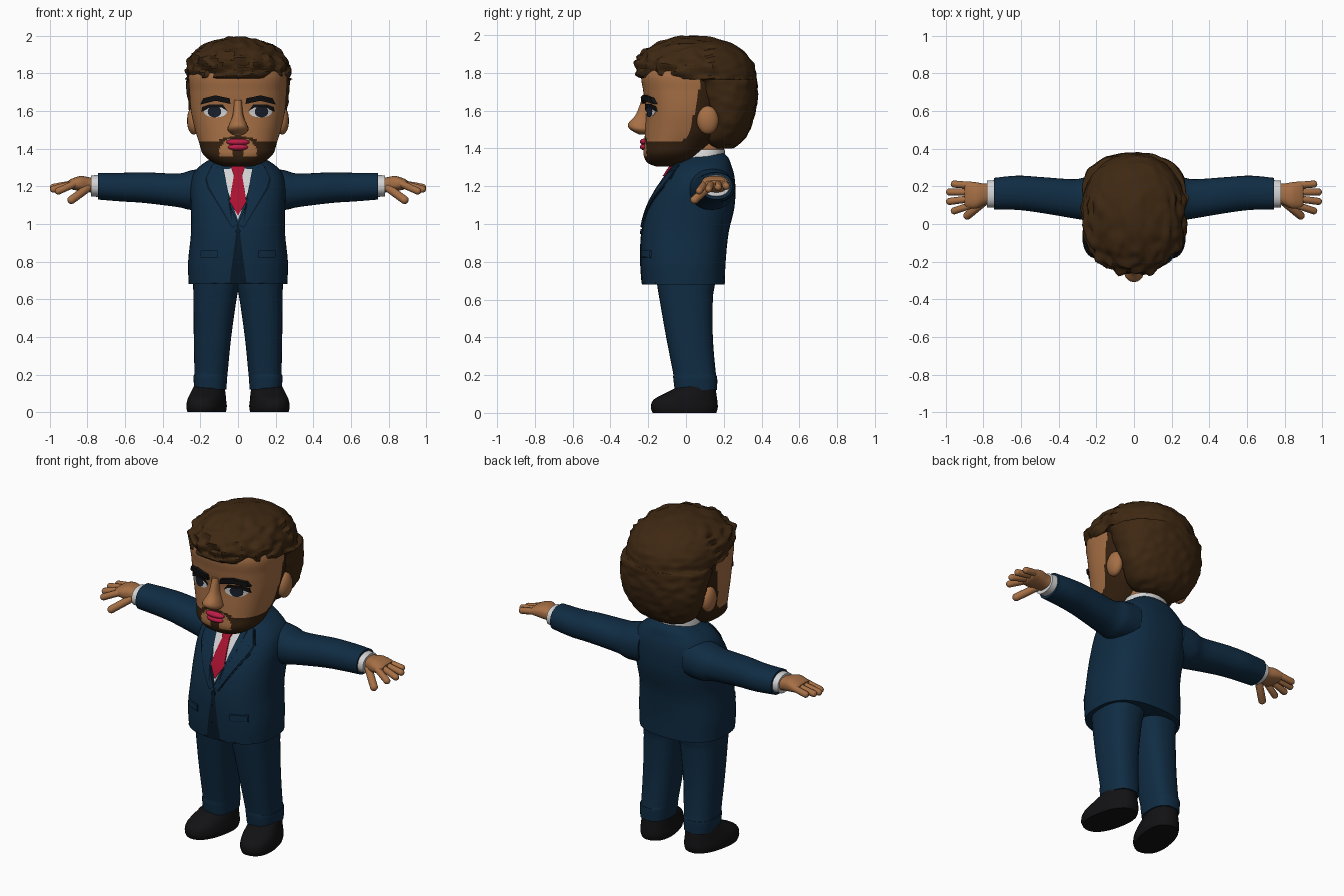
import bpy, bmesh, math
from mathutils import Vector, Matrix, noise

if "Cube" in bpy.data.objects:
    bpy.data.objects.remove(bpy.data.objects["Cube"])


def material(name, *rgb):
    m = bpy.data.materials.new(name)
    m.use_nodes = True
    m.diffuse_color = (*rgb, 1)
    m.node_tree.nodes["Principled BSDF"].inputs["Base Color"].default_value = (*rgb, 1)
    return m


navy = material("navy cloth", .005, .025, .056)
seam = material("dark seam", .002, .009, .02)
skin = material("skin", .38, .16, .06)
brown = material("hair brown", .048, .021, .006)
beard_brown = material("beard brown", .035, .015, .005)
white = material("shirt white", .65, .65, .66)
red = material("tie red", .4, .006, .03)
pink = material("lip pink", .5, .012, .06)
black = material("black leather", .006, .006, .007)
iris_blue = material("eye dark blue", .01, .014, .025)
parts = []


def finish(name, bm, *mats):
    bmesh.ops.recalc_face_normals(bm, faces=bm.faces)
    mesh = bpy.data.meshes.new(name)
    bm.to_mesh(mesh)
    bm.free()
    for m in mats:
        mesh.materials.append(m)
    ob = bpy.data.objects.new(name, mesh)
    bpy.context.collection.objects.link(ob)
    parts.append(ob)
    return ob


def smooth(secs, k):
    """Catmull-Rom through the sections, k steps between each pair."""
    p = [secs[0]] + secs + [secs[-1]]
    rows = []
    for a, b, c, d in zip(p, p[1:], p[2:], p[3:]):
        for t in (j / k for j in range(k)):
            rows.append([(2*f + (g-e)*t + (2*e - 5*f + 4*g - h)*t*t
                          + (3*f - e - 3*g + h)*t**3) / 2
                         for e, f, g, h in zip(a, b, c, d)])
    return rows + [list(secs[-1])]


def centred(secs):
    """(z, half width, front, back) to full sections."""
    return [(z, -w, w, f, b) for z, w, f, b in secs]


def loft(name, secs, *mats, axis="z", side=1, n=2.2, seg=32, k=4, move=None, rule=None):
    """Superellipse rings (position, low1, high1, low2, high2) joined along an axis."""
    bm = bmesh.new()
    rings = []
    for t, l1, h1, l2, h2 in smooth(secs, k):
        ring = []
        for i in range(seg):
            c, s = (f(math.tau * i / seg) for f in (math.cos, math.sin))
            u = (l1 + h1 + (h1 - l1) * math.copysign(abs(c) ** (2/n), c)) / 2
            v = (l2 + h2 + (h2 - l2) * math.copysign(abs(s) ** (2/n), s)) / 2
            co = Vector((u, v, t) if axis == "z" else (t, u, v))
            if move:
                co = move(co)
            co.x *= side
            ring.append(bm.verts.new(co))
        rings.append(ring)
    for a, b in zip(rings, rings[1:]):
        for i in range(seg):
            j = (i + 1) % seg
            bm.faces.new((a[i], a[j], b[j], b[i]))
    bm.faces.new(rings[0])
    bm.faces.new(rings[-1])
    if rule:
        for f in bm.faces:
            f.material_index = rule(f.calc_center_median())
    return finish(name, bm, *mats)


def front_of(secs, n):
    """Function giving the front y of a lofted body at (x, z)."""
    rows = smooth(secs, 8)

    def y(x, z):
        a, b = next(((p, q) for p, q in zip(rows, rows[1:]) if z <= q[0]), rows[-2:])
        t = min(1, max(0, (z - a[0]) / (b[0] - a[0])))
        _, _, w, lo, hi = (p + (q - p) * t for p, q in zip(a, b))
        r = min(.98, abs(x / w))
        return (lo + hi) / 2 - (hi - lo) / 2 * (1 - r ** n) ** (1 / n)
    return y


def plate(name, outline, mat, surface, lift=.006, side=1):
    """Thin plate that follows the front of a body."""
    bm = bmesh.new()
    bm.faces.new([bm.verts.new((x * side, 0, z)) for x, z in outline])
    bmesh.ops.triangulate(bm, faces=bm.faces)
    bmesh.ops.subdivide_edges(bm, edges=bm.edges, cuts=4, use_grid_fill=True)
    for v in bm.verts:
        v.co.y = surface(v.co.x, v.co.z) + .002
    out = bmesh.ops.extrude_face_region(bm, geom=bm.faces[:])
    for v in out["geom"]:
        if isinstance(v, bmesh.types.BMVert):
            v.co.y -= lift + .002
    return finish(name, bm, mat)


def disc(x, z, rx, rz):
    return [(x + rx * math.cos(a), z + rz * math.sin(a))
            for a in (math.tau * i / 16 for i in range(16))]


def box(x0, x1, z0, z1):
    return [(x0, z0), (x1, z0), (x1, z1), (x0, z1)]


def capsule(name, a, b, r, mat, side=1, squash=(1, 1, 1)):
    a, b = (Vector((p[0] * side, *p[1:])) for p in (a, b))
    bm = bmesh.new()
    bmesh.ops.create_uvsphere(bm, u_segments=16, v_segments=11, radius=r)
    for v in bm.verts:
        if v.co.z > 0:
            v.co.z += (b - a).length
        v.co = Vector(p * q for p, q in zip(v.co, squash))
    turn = (b - a).to_track_quat("Z", "Y").to_matrix().to_4x4() if a != b else Matrix()
    bm.transform(Matrix.Translation(a) @ turn)
    return finish(name, bm, mat)


# Jacket
torso = centred([(.68, .262, -.232, .205), (.8, .265, -.24, .21), (.95, .25, -.235, .225),
                 (1.08, .25, -.205, .255), (1.18, .253, -.155, .262), (1.26, .24, -.1, .255),
                 (1.31, .2, -.065, .24), (1.35, .14, -.02, .225), (1.385, .09, .05, .19)])
loft("jacket", torso, navy, n=2.5, seg=48)
chest = front_of(torso, 2.5)
plate("shirt_front", [(-.11, 1.335), (0, 1.02), (.11, 1.335)], white, chest, .004)
plate("tie", [(-.02, 1.27), (-.045, 1.12), (0, 1.045), (.045, 1.12), (.02, 1.27)], red, chest, .011)
plate("tie_knot", [(-.022, 1.255), (.022, 1.255), (.04, 1.31), (-.04, 1.31)], red, chest, .02)
plate("front_seam", [(-.004, 1.0), (-.004, .74), (-.045, .685), (.045, .685), (.004, .74),
                     (.004, 1.0)], seam, chest, .003)
plate("button", disc(0, .96, .013, .013), seam, chest, .009)
plate("hem", box(-.22, .22, .682, .69), seam, chest, .002)

# Neck and shirt collar
loft("neck", centred([(1.28, .11, -.01, .2), (1.46, .11, -.02, .2)]), skin)
loft("shirt_collar", centred([(1.3, .14, -.07, .2), (1.36, .13, -.03, .205), (1.395, .12, 0, .205)]), white)

# Head, with the beard coloured by position
head = centred([(1.305, .07, -.16, 0), (1.325, .13, -.205, .04), (1.37, .185, -.225, .08),
                (1.43, .206, -.22, .14), (1.5, .228, -.217, .2), (1.6, .25, -.212, .22),
                (1.7, .258, -.226, .25), (1.8, .258, -.235, .25), (1.9, .2, -.18, .22)])


def is_beard(c):
    x, z = abs(c.x), c.z
    if c.y > -.1 or x > .1:
        return z < 1.435 + 28 * max(0, c.y + .03) ** 2
    moustache = 1.45 - 1.2 * max(0, x - .06) < z < 1.478 - .3 * x
    return moustache or z < 1.36 or (x < .025 and z < 1.4)


loft("head", head, skin, beard_brown, n=2.4, seg=120, k=9, rule=is_beard)
face = front_of(head, 2.4)
loft("nose", centred([(1.475, .03, -.25, -.19), (1.5, .055, -.295, -.18), (1.53, .048, -.307, -.18),
                      (1.58, .028, -.265, -.18), (1.66, .02, -.235, -.18)]), skin, seg=20)
for name, z, w in (("upper_lip", 1.435, .062), ("lower_lip", 1.408, .055)):
    capsule(name, (0, -.218, z), (0, -.218, z), 1, pink, squash=(w, .026, .018))

# Hair, tousled on top and smoother at the back
hair = centred([(1.4, .1, .14, .25), (1.44, .18, .09, .3), (1.52, .233, .085, .345),
                (1.62, .264, .06, .372), (1.7, .272, .01, .378), (1.76, .275, -.03, .378),
                (1.77, .272, -.23, .376), (1.81, .276, -.262, .37), (1.86, .268, -.265, .35),
                (1.92, .225, -.215, .3), (1.965, .155, -.135, .22), (1.995, .05, -.03, .1)])


def tousle(co):
    amount = .03 if co.z > 1.765 and co.y < .15 else .008
    amount *= min(1, (2.02 - co.z) * 8)
    q = Vector((co.x * 24, co.y * 14, co.z * 30))
    return co + (co - Vector((0, .08, 1.7))).normalized() * amount * noise.noise(q)


loft("hair", hair, brown, n=2.15, seg=96, k=6, move=tousle)

# Paired parts
lapel = [(.085, 1.338), (.135, 1.315), (.165, 1.245), (.13, 1.235), (.155, 1.2), (.03, .985),
         (0, 1.0), (.035, 1.08), (.088, 1.2), (.108, 1.3)]
sleeve = [(.15, .02, .25, 1.08, 1.3), (.25, .02, .25, 1.075, 1.285), (.32, .03, .238, 1.09, 1.268),
          (.5, .06, .25, 1.112, 1.275), (.62, .075, .257, 1.12, 1.272), (.745, .078, .245, 1.13, 1.272)]
cuff = [(.72, .088, .235, 1.142, 1.262), (.78, .088, .23, 1.147, 1.258)]
palm = [(.76, .115, .215, 1.165, 1.24), (.8, .1, .215, 1.17, 1.25), (.84, .082, .222, 1.175, 1.255),
        (.885, .085, .225, 1.185, 1.24), (.9, .1, .215, 1.2, 1.23)]
leg = [(.12, .062, .232, -.06, .165), (.19, .057, .237, -.068, .165), (.21, .055, .232, -.068, .158),
       (.4, .036, .235, -.105, .142), (.6, .008, .237, -.14, .142), (.66, -.004, .238, -.15, .15),
       (.73, -.01, .24, -.16, .16)]
shoe = [(0, .053, .243, -.18, .16), (.03, .048, .248, -.19, .168), (.07, .053, .243, -.175, .165),
        (.105, .06, .235, -.11, .16), (.14, .07, .226, -.04, .155)]
tips = [(.955, .07, 1.175), (.98, .12, 1.185), (.98, .17, 1.195), (.955, .212, 1.2)]
pivot = Vector((.148, .08, 0))
toe_out = Matrix.Rotation(math.radians(12), 3, "Z")

for label, s in (("left", 1), ("right", -1)):
    def named(part):
        return label + "_" + part

    # Jacket details
    plate(named("lapel_edge"), [(x * 1.06, z - .006) for x, z in lapel], seam, chest, .006, s)
    plate(named("lapel"), lapel, navy, chest, .012, s)
    plate(named("pocket_flap"), box(.11, .2, .825, .86), navy, chest, .009, s)
    plate(named("pocket_seam"), box(.108, .202, .82, .826), seam, chest, .004, s)

    # Arm and hand
    loft(named("sleeve"), sleeve, navy, axis="x", side=s)
    loft(named("shirt_cuff"), cuff, white, axis="x", side=s)
    loft(named("palm"), palm, skin, axis="x", side=s, n=2.5)
    for i, tip in enumerate(tips):
        capsule(named("finger_" + str(i + 1)), (.865, .1 + .035 * i, 1.215), tip, .019, skin, s)
    capsule(named("thumb"), (.8, .115, 1.19), (.885, .045, 1.128), .022, skin, s)

    # Leg and shoe
    loft(named("trouser_leg"), leg, navy, side=s, n=2.5)
    loft(named("shoe"), shoe, black, side=s, n=2.3,
         move=lambda co: pivot + toe_out @ (co - pivot))

    # Ear and eye
    ear = (.235, .115, 1.55)
    capsule(named("ear"), ear, ear, 1, skin, s, squash=(.036, .058, .075))
    plate(named("eye_white"), disc(.12, 1.596, .062, .03), white, face, .002, s)
    plate(named("iris"), disc(.125, 1.597, .036, .031), iris_blue, face, .004, s)
    plate(named("eyelid"), [(.055, 1.6), (.085, 1.618), (.15, 1.618), (.195, 1.595), (.19, 1.622),
                            (.15, 1.636), (.08, 1.634)], black, face, .008, s)
    plate(named("eyebrow"), [(.04, 1.638), (.12, 1.655), (.2, 1.635), (.185, 1.668), (.12, 1.684),
                             (.045, 1.668)], black, face, .02, s)

# Smooth shading with sharp edges kept
bpy.ops.object.select_all(action="DESELECT")
for ob in parts:
    ob.select_set(True)
bpy.context.view_layer.objects.active = parts[0]
bpy.ops.object.shade_smooth_by_angle(angle=math.radians(35))
